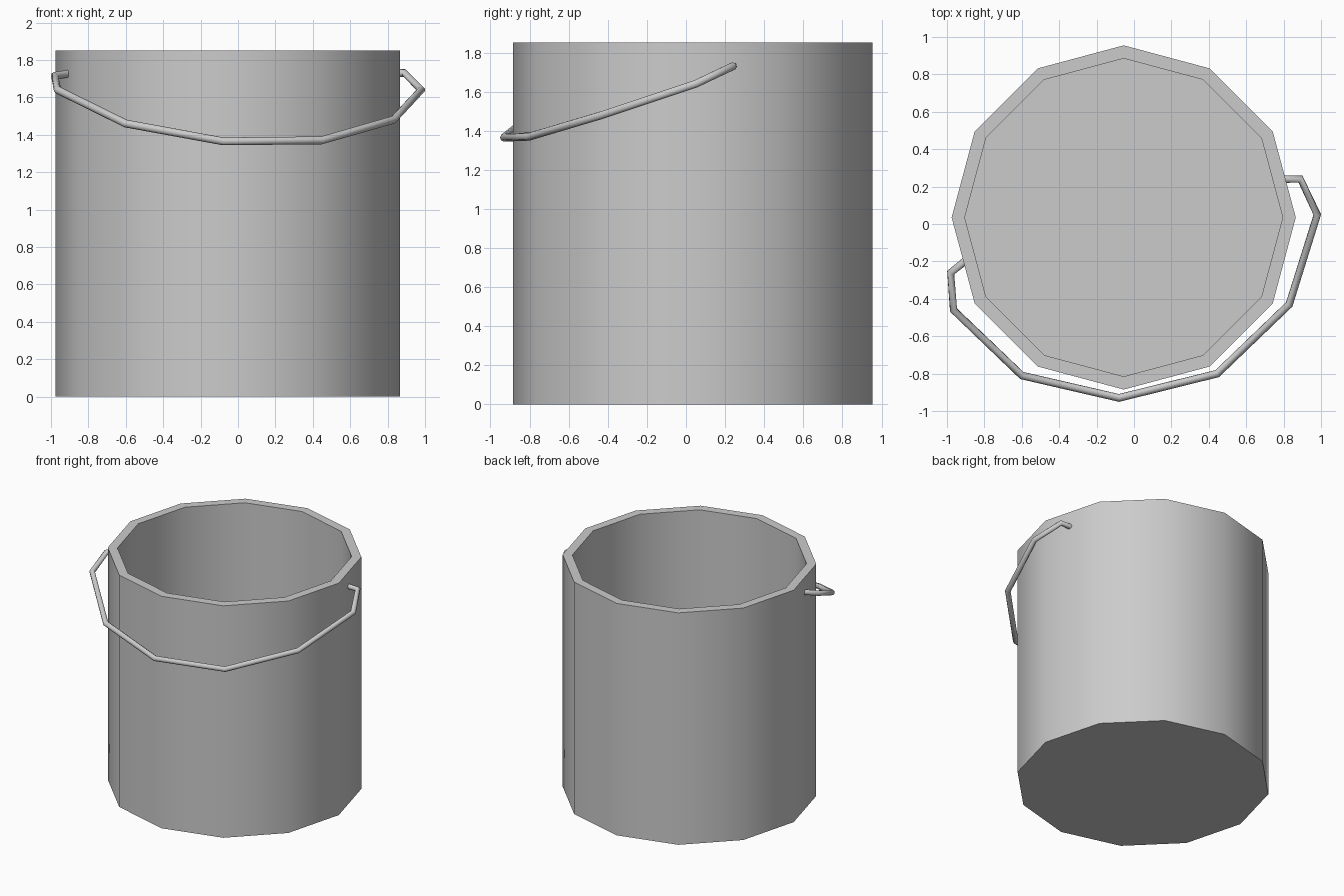
import bpy, bmesh, math

if "Cube" in bpy.data.objects:
    bpy.data.objects.remove(bpy.data.objects["Cube"])

CENTRE = (-0.055, 0.035)
SIDES = 12


def ring(bm, radius, z):
    return [bm.verts.new((CENTRE[0] + radius * math.cos(2 * math.pi * i / SIDES),
                          CENTRE[1] + radius * math.sin(2 * math.pi * i / SIDES), z))
            for i in range(SIDES)]


# Bucket: outer wall, flat rim, inner wall and floor as one closed shell
bm = bmesh.new()
profile = [(0.92, 0.0), (0.92, 1.85), (0.85, 1.85), (0.85, 0.07)]
rings = [ring(bm, r, z) for r, z in profile]
for a, b in zip(rings, rings[1:]):
    for i in range(SIDES):
        j = (i + 1) % SIDES
        bm.faces.new((a[i], a[j], b[j], b[i]))
bm.faces.new(rings[0][::-1])
bm.faces.new(rings[-1])
bmesh.ops.recalc_face_normals(bm, faces=bm.faces)
mesh = bpy.data.meshes.new("bucket")
bm.to_mesh(mesh)
bm.free()
bucket = bpy.data.objects.new("bucket", mesh)
bpy.context.collection.objects.link(bucket)

# Handle: bent wire hanging at the front, ends hooked into the wall
path = [(0.78, 0.24, 1.73), (0.89, 0.24, 1.73), (0.98, 0.05, 1.64),
        (0.83, -0.43, 1.48), (0.445, -0.80, 1.37), (-0.08, -0.93, 1.365),
        (-0.60, -0.81, 1.46), (-0.965, -0.46, 1.64), (-0.98, -0.26, 1.715),
        (-0.88, -0.18, 1.73)]
curve = bpy.data.curves.new("handle", 'CURVE')
curve.dimensions = '3D'
curve.bevel_depth = 0.021
curve.bevel_resolution = 2
curve.use_fill_caps = True
spline = curve.splines.new('POLY')
spline.points.add(len(path) - 1)
for point, co in zip(spline.points, path):
    point.co = (*co, 1)
handle = bpy.data.objects.new("handle", curve)
bpy.context.collection.objects.link(handle)

# Turn the wire into a mesh and smooth the walls, keeping rims sharp
bpy.ops.object.select_all(action='DESELECT')
handle.select_set(True)
bpy.context.view_layer.objects.active = handle
bpy.ops.object.convert(target='MESH')
bucket.select_set(True)
bpy.ops.object.shade_smooth_by_angle(angle=math.radians(50))
